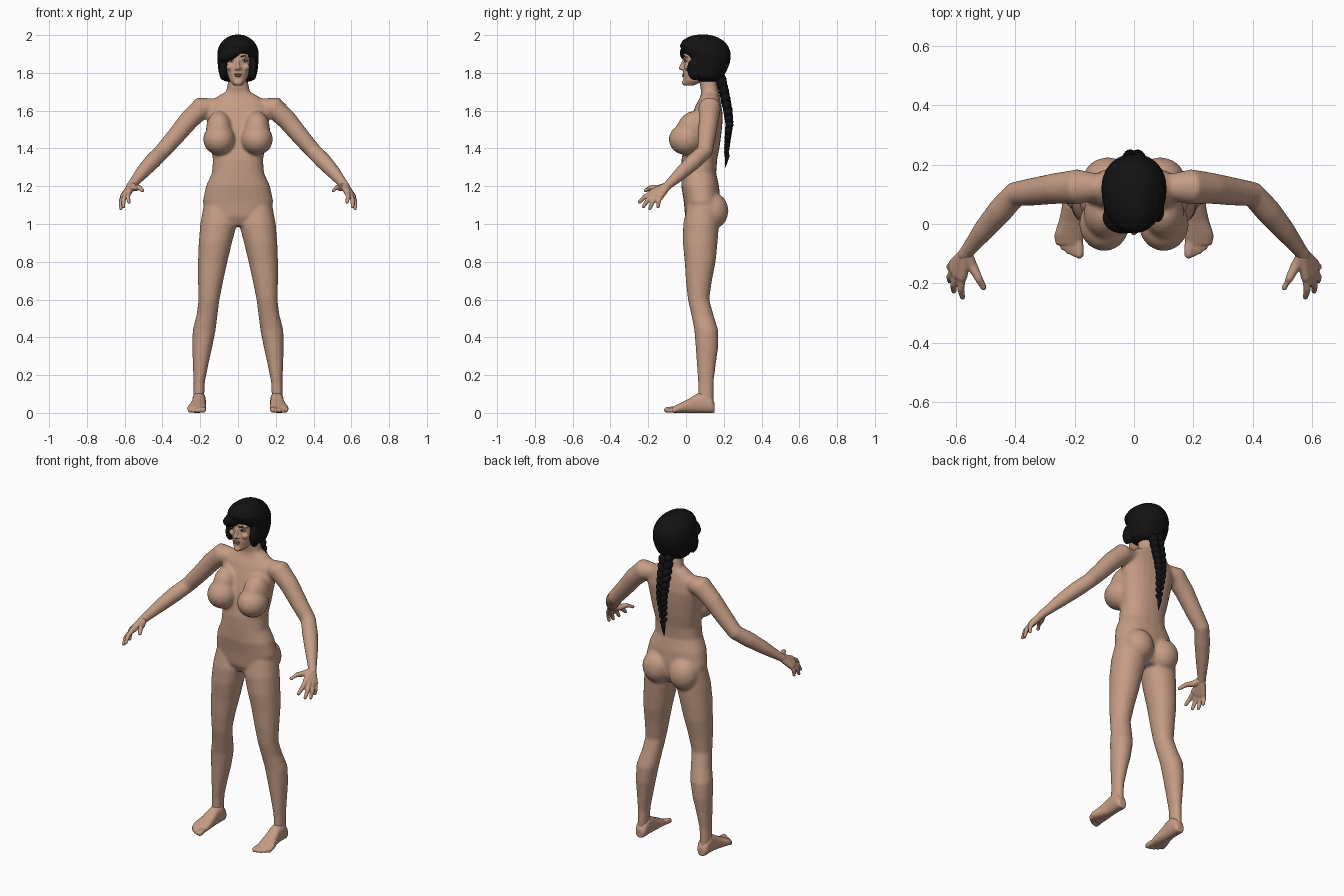
import bpy, bmesh, math
from mathutils import Vector, Matrix, Euler

cube = bpy.data.objects.get("Cube")
if cube:
    bpy.data.objects.remove(cube, do_unlink=True)


def material(name, rgb, rough=0.7):
    m = bpy.data.materials.new(name)
    m.use_nodes = True
    m.diffuse_color = (*rgb, 1)
    node = next(n for n in m.node_tree.nodes if n.type == 'BSDF_PRINCIPLED')
    node.inputs["Base Color"].default_value = (*rgb, 1)
    node.inputs["Roughness"].default_value = rough
    return m


SKIN = material("skin", (0.56, 0.335, 0.235))
HAIR = material("black hair", (0.006, 0.006, 0.006))
LIPS = material("lips", (0.42, 0.2, 0.15))
WHITE = material("eye white", (0.6, 0.55, 0.5))
DARK = material("dark iris", (0.03, 0.02, 0.015))


def loft(bm, rings, power=2.2, n=24):
    """Closed skin through rings of (centre, half axis u, half axis v)."""
    def spow(a):
        return math.copysign(abs(a) ** (2 / power), a)
    loops = []
    for c, u, v in rings:
        angles = [2 * math.pi * i / n for i in range(n)]
        loops.append([bm.verts.new(c + u * spow(math.cos(a)) + v * spow(math.sin(a))) for a in angles])
    for a, b in zip(loops, loops[1:]):
        for i in range(n):
            j = (i + 1) % n
            bm.faces.new((a[i], a[j], b[j], b[i]))
    bm.faces.new(loops[0][::-1])
    bm.faces.new(loops[-1])


def ellipsoid(bm, centre, radii, rot=(0, 0, 0), seg=20):
    mat = Matrix.LocRotScale(Vector(centre), Euler(rot), Vector(radii))
    bmesh.ops.create_uvsphere(bm, u_segments=seg, v_segments=seg // 2, radius=1, matrix=mat)


def stack(bm, rows, power=2.2):
    """Horizontal sections: (z, x min, x max, y front, y back)."""
    loft(bm, [(Vector(((a + b) / 2, (f + k) / 2, z)), Vector(((b - a) / 2, 0, 0)),
               Vector((0, (k - f) / 2, 0))) for z, a, b, f, k in rows], power)


def tube(bm, pts, radii):
    """Round limb with ball ends along a path."""
    pts = [Vector(p) for p in pts]
    rings = []
    for i, p in enumerate(pts):
        d = (pts[min(i + 1, len(pts) - 1)] - pts[max(i - 1, 0)]).normalized()
        u = d.cross(Vector((0.3, 0.9, 0.2))).normalized()
        rings.append((p, u * radii[i], d.cross(u) * radii[i]))
    loft(bm, rings, 2, 16)
    for end in (0, -1):
        ellipsoid(bm, pts[end], [radii[end]] * 3, seg=14)


def finish(bm, name, mat, voxel=0, smooth=0):
    bmesh.ops.recalc_face_normals(bm, faces=bm.faces[:])
    mesh = bpy.data.meshes.new(name)
    bm.to_mesh(mesh)
    bm.free()
    ob = bpy.data.objects.new(name, mesh)
    bpy.context.collection.objects.link(ob)
    mesh.materials.append(mat)
    bpy.ops.object.select_all(action='DESELECT')
    ob.select_set(True)
    bpy.context.view_layer.objects.active = ob
    if voxel:
        r = ob.modifiers.new("blend", 'REMESH')
        r.mode, r.voxel_size = 'VOXEL', voxel
        s = ob.modifiers.new("soften", 'SMOOTH')
        s.factor, s.iterations = 0.5, smooth
        bpy.ops.object.convert(target='MESH')
        if not ob.data.materials:
            ob.data.materials.append(mat)
    bpy.ops.object.shade_smooth()
    return ob


SIDES = (("left", 1), ("right", -1))

# Body: torso, neck, legs and arms blended into one skin
body = bmesh.new()
torso = [(.99, .11, .02, .15), (1.04, .165, -.005, .175), (1.12, .187, -.012, .182),
         (1.2, .17, -.025, .175), (1.27, .138, -.026, .16), (1.34, .133, -.024, .165),
         (1.42, .146, -.01, .18), (1.5, .157, .005, .19), (1.57, .167, .028, .195),
         (1.63, .16, .052, .187), (1.675, .11, .077, .178), (1.7, .064, .08, .172),
         (1.74, .055, .073, .165), (1.8, .052, .06, .155)]
stack(body, [(z, -w, w, f, k) for z, w, f, k in torso], 2.3)
leg = [(1.12, .02, .178, .01, .18), (1.0, .006, .2, -.015, .175), (.9, .032, .208, -.017, .167),
       (.8, .056, .212, -.007, .157), (.7, .078, .212, -.001, .137), (.6, .098, .209, .01, .123),
       (.52, .108, .219, .028, .145), (.44, .118, .24, .044, .17), (.35, .136, .242, .051, .171),
       (.25, .158, .239, .058, .157), (.16, .176, .235, .064, .146), (.1, .178, .236, .064, .146),
       (.04, .182, .235, .068, .146)]
arm = [(.12, .125, 1.62), (.19, .125, 1.617), (.26, .12, 1.55), (.33, .11, 1.465), (.4, .1, 1.385),
       (.45, .045, 1.335), (.505, -.02, 1.275), (.56, -.09, 1.21), (.572, -.105, 1.197)]
for side, s in SIDES:
    stack(body, [(z, s * a, s * b, f, k) for z, a, b, f, k in leg], 2.1)
    tube(body, [(s * x, y, z) for x, y, z in arm],
         [.045, .06, .053, .048, .043, .044, .037, .025, .024])
    ellipsoid(body, (s * .1, .0, 1.448), (.085, .092, .083))
    ellipsoid(body, (s * .1, .035, 1.5), (.07, .085, .1), (-.35, 0, 0))
    ellipsoid(body, (s * .088, .145, 1.07), (.086, .08, .095))
finish(body, "body", SKIN, .008, 9)

# Hands: palm struts to each knuckle, then bent fingers
fingers = [((.578, -.178, 1.168), (.577, -.254, 1.11)), ((.594, -.17, 1.156), (.608, -.232, 1.085)),
           ((.605, -.155, 1.148), (.622, -.195, 1.075)), ((.608, -.135, 1.146), (.62, -.15, 1.085))]
for side, s in SIDES:
    hand = bmesh.new()

    def m(p):
        return Vector((s * p[0], p[1], p[2]))
    wrist = m((.565, -.095, 1.205))
    for knuckle, tip in fingers:
        k, t = m(knuckle), m(tip)
        tube(hand, [wrist, k], [.02, .0175])
        bend = k.lerp(t, .5) + Vector((s * .006, -.002, .006))
        tube(hand, [k, bend, t.lerp(k, .1)], [.0135, .0125, .0095])
    tube(hand, [wrist, m((.545, -.14, 1.19)), m((.522, -.185, 1.193)), m((.506, -.214, 1.178))],
         [.02, .018, .0135, .0105])
    finish(hand, side + "_hand", SKIN, .0045, 4)

# Feet: sections from heel to ball, then five toes
sole = [(.152, .206, .022, .05), (.135, .206, .034, .085), (.1, .206, .036, .115), (.055, .207, .036, .1),
        (.01, .211, .042, .072), (-.035, .218, .05, .05), (-.07, .218, .045, .032)]
for side, s in SIDES:
    foot = bmesh.new()
    loft(foot, [(Vector((s * x, y, h / 2)), Vector((w, 0, 0)), Vector((0, 0, h / 2)))
                for y, x, w, h in sole], 2.4)
    for i in range(5):
        x, r = .184 + .0175 * i, .0155 if i == 0 else .0115
        tip = -.102 + .0026 * i * i
        tube(foot, [(s * (x + .004), -.045, .02), (s * x, tip + .018, .018), (s * x, tip, r)],
             [r, r, r])
    finish(foot, side + "_foot", SKIN, .005, 4)

# Head: skull and face with nose, brow and ears
head = bmesh.new()
skull = [(1.733, .022, -.004, .04), (1.755, .042, -.014, .09), (1.8, .06, -.016, .15),
         (1.85, .071, -.012, .18), (1.9, .076, -.014, .195), (1.95, .07, .0, .19), (1.975, .05, .03, .16)]
stack(head, [(z, -w, w, f, k) for z, w, f, k in skull], 2.2)
tube(head, [(0, -.008, 1.872), (0, -.02, 1.845), (0, -.027, 1.826)], [.008, .009, .0115])
ellipsoid(head, (0, -.008, 1.748), (.022, .014, .015))
for side, s in SIDES:
    ellipsoid(head, (s * .011, -.016, 1.822), (.009, .01, .008))
    ellipsoid(head, (s * .036, .002, 1.888), (.024, .012, .008))
    ellipsoid(head, (s * .042, .008, 1.83), (.02, .018, .018))
finish(head, "head", SKIN, .0045, 4)

# Mouth
lips = bmesh.new()
ellipsoid(lips, (0, -.0125, 1.793), (.022, .008, .005))
ellipsoid(lips, (0, -.0125, 1.784), (.018, .009, .0055))
finish(lips, "lips", LIPS)

# Eyes and eyebrows
for side, s in SIDES:
    eye = bmesh.new()
    ellipsoid(eye, (s * .035, .0, 1.863), (.014, .009, .0065))
    finish(eye, side + "_eye", WHITE)
    iris = bmesh.new()
    ellipsoid(iris, (s * .035, -.006, 1.863), (.0055, .004, .006))
    finish(iris, side + "_iris", DARK)
    brow = bmesh.new()
    tube(brow, [(s * .016, -.014, 1.886), (s * .038, -.009, 1.891), (s * .056, .006, 1.885)],
         [.0025, .003, .002])
    tube(brow, [(s * .022, -.007, 1.866), (s * .036, -.009, 1.871), (s * .05, .0, 1.865)],
         [.0015, .002, .0015])
    finish(brow, side + "_eyebrow_and_lash", DARK)

# Hair: smooth cap with a fringe swept to one side
hair = bmesh.new()
cap = [(1.755, .07, .06, .17), (1.775, .094, .035, .195), (1.81, .104, .025, .215),
       (1.85, .108, .02, .232), (1.885, .11, .005, .237), (1.915, .109, -.022, .235),
       (1.945, .1, -.033, .222), (1.97, .082, -.02, .2), (1.99, .055, .01, .165), (2.002, .025, .05, .125)]
stack(hair, [(z, -w, w, f, k) for z, w, f, k in cap], 2.1)
ellipsoid(hair, (-.035, .022, 1.905), (.078, .056, .04), (0, -.45, 0))
for side, s in SIDES:
    ellipsoid(hair, (s * .08, .045, 1.82), (.022, .04, .06))
finish(hair, "hair", HAIR, .006, 5)

# Braid: alternating tilted locks down the back, with a thin tail
braid = bmesh.new()
spine = [Vector(p) for p in ((0, .185, 1.765), (0, .205, 1.68), (0, .222, 1.6), (0, .23, 1.53),
                             (0, .222, 1.46), (0, .214, 1.38))]
steps = 22
for i in range(steps):
    t = i / (steps - 1) * (len(spine) - 1)
    k = min(int(t), len(spine) - 2)
    p = spine[k].lerp(spine[k + 1], t - k)
    s = 1 if i % 2 else -1
    size = .034 - .018 * (i / (steps - 1)) ** 1.5
    ellipsoid(braid, p + Vector((s * size * .5, 0, 0)), (size * .75, size * .85, size * 1.05),
              (0, s * .6, 0), 14)
tube(braid, [(0, .214, 1.39), (0, .218, 1.36), (0, .208, 1.3)], [.009, .013, .002])
finish(braid, "braid", HAIR)
